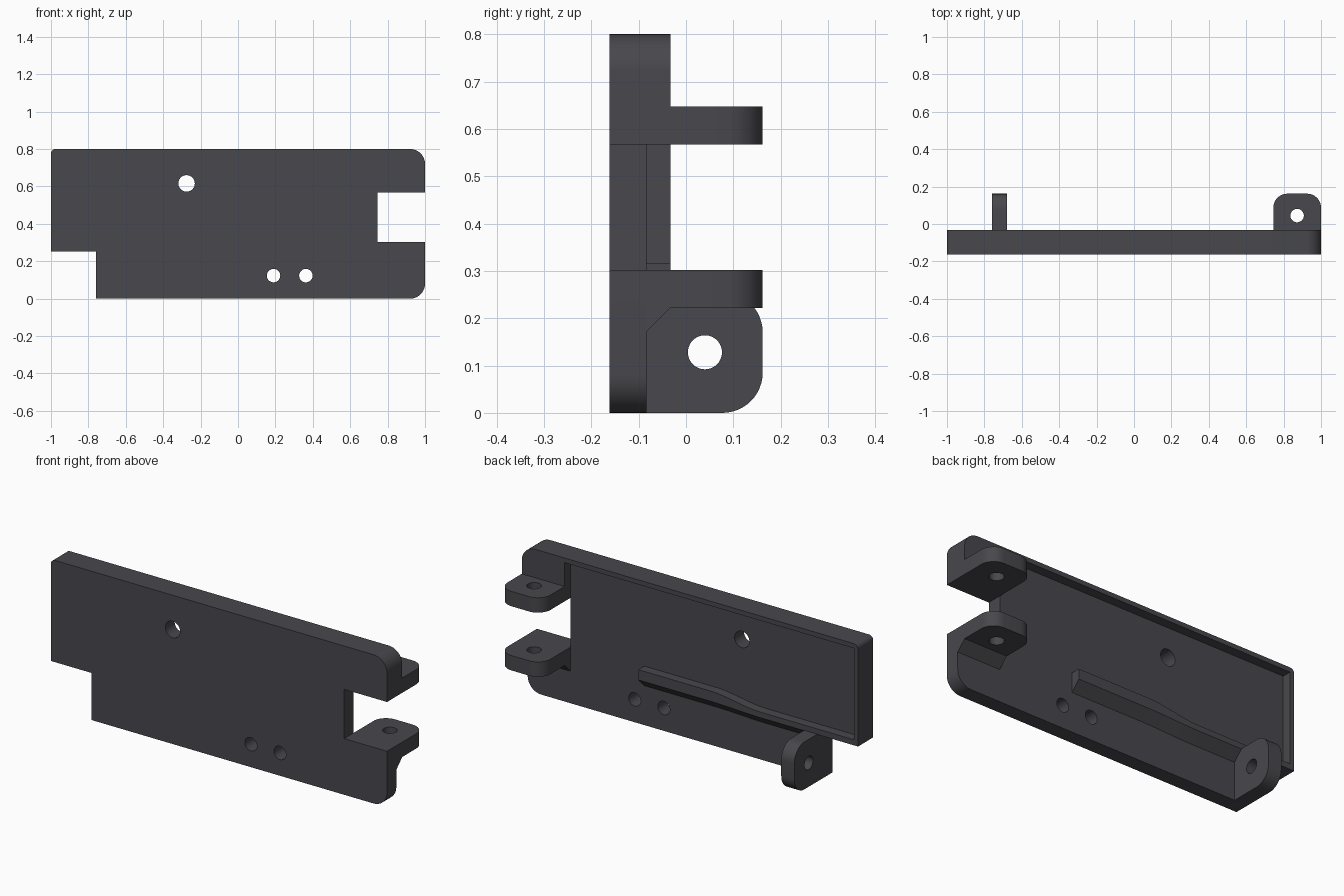
import bpy, bmesh, math

if "Cube" in bpy.data.objects:
    bpy.data.objects.remove(bpy.data.objects["Cube"])

FRONT, FLOOR, RIM, BACK = -0.162, -0.083, -0.033, 0.162   # depth levels along y

mat = bpy.data.materials.new("charcoal grey")
mat.diffuse_color = (0.065, 0.063, 0.073, 1)
mat.use_nodes = True
mat.node_tree.nodes["Principled BSDF"].inputs["Base Color"].default_value = mat.diffuse_color


def finish(name, mesh):
    mesh.materials.clear()
    mesh.materials.append(mat)
    obj = bpy.data.objects.new(name, mesh)
    bpy.context.collection.objects.link(obj)
    bpy.ops.object.select_all(action='DESELECT')
    bpy.context.view_layer.objects.active = obj
    obj.select_set(True)
    bpy.ops.object.shade_smooth_by_angle(angle=math.radians(30))
    return obj


def rounded(corners):
    """Outline from (a, b, radius) corners; radius 0 keeps the corner sharp."""
    pts = []
    for i, (a, b, r) in enumerate(corners):
        if r == 0:
            pts.append((a, b))
            continue
        pa, pb, _ = corners[i - 1]
        na, nb, _ = corners[(i + 1) % len(corners)]
        lp, ln = math.hypot(pa - a, pb - b), math.hypot(na - a, nb - b)
        u = ((pa - a) / lp, (pb - b) / lp)
        v = ((na - a) / ln, (nb - b) / ln)
        for k in range(13):
            t = k / 12 * math.pi / 2
            s, c = r * (1 - math.sin(t)), r * (1 - math.cos(t))
            pts.append((a + u[0] * s + v[0] * c, b + u[1] * s + v[1] * c))
    return pts


def circle(a, b, r, n=40):
    return [(a + r * math.cos(2 * math.pi * k / n), b + r * math.sin(2 * math.pi * k / n))
            for k in range(n)]


def prism(name, axis, lo, hi, outline, holes=()):
    """Extrude a filled outline with holes along the x, y or z axis."""
    cu = bpy.data.curves.new(name, 'CURVE')
    cu.dimensions, cu.fill_mode, cu.extrude = '2D', 'BOTH', (hi - lo) / 2
    for loop in [rounded(outline)] + [circle(*h) for h in holes]:
        sp = cu.splines.new('POLY')
        sp.points.add(len(loop) - 1)
        for p, (a, b) in zip(sp.points, loop):
            p.co = (a, b, 0, 1)
        sp.use_cyclic_u = True
    tmp = bpy.data.objects.new(name + "_curve", cu)
    bpy.context.collection.objects.link(tmp)
    bpy.context.view_layer.update()
    mesh = bpy.data.meshes.new_from_object(tmp.evaluated_get(bpy.context.evaluated_depsgraph_get()))
    bpy.data.objects.remove(tmp)
    bm = bmesh.new()
    bm.from_mesh(mesh)
    bmesh.ops.remove_doubles(bm, verts=bm.verts, dist=1e-5)
    for v in bm.verts:
        a, b, c = v.co
        c += (lo + hi) / 2
        v.co = {'x': (c, a, b), 'y': (a, c, b), 'z': (a, b, c)}[axis]
    bmesh.ops.recalc_face_normals(bm, faces=bm.faces)
    bm.to_mesh(mesh)
    bm.free()
    return finish(name, mesh)


# Base plate with the hinge notch, lower left step and three screw holes
prism("base_plate", 'y', FRONT, FLOOR,
      [(-0.758, 0, 0), (1, 0, 0.08), (1, 0.302, 0), (0.745, 0.302, 0), (0.745, 0.567, 0),
       (1, 0.567, 0), (1, 0.8, 0.08), (-1, 0.8, 0.025), (-1, 0.253, 0), (-0.758, 0.253, 0)],
      [(-0.275, 0.616, 0.044), (0.19, 0.123, 0.036), (0.363, 0.123, 0.036)])

# Thin raised rim along the top, left and step, with a solid pad above the hinge
prism("raised_rim", 'y', FLOOR, RIM,
      [(0.745, 0.567, 0), (1, 0.567, 0), (1, 0.8, 0.08), (-1, 0.8, 0.025), (-1, 0.253, 0),
       (-0.72, 0.253, 0), (-0.72, 0.283, 0), (-0.975, 0.283, 0), (-0.975, 0.775, 0),
       (0.745, 0.775, 0)])

# Two hinge ears with vertical pin holes
for name, z0, z1, y0 in (("upper_hinge_ear", 0.567, 0.647, RIM),
                         ("lower_hinge_ear", 0.222, 0.302, FLOOR)):
    prism(name, 'z', z0, z1,
          [(0.745, y0, 0), (1, y0, 0), (1, BACK, 0.075), (0.745, BACK, 0.075)],
          [(0.872, 0.045, 0.036)])

# Sloped support under the lower ear
prism("ear_support", 'x', 0.745, 1, [(FLOOR, 0.172, 0), (RIM, 0.222, 0), (FLOOR, 0.222, 0)])

# Side lug with a horizontal pin hole
prism("side_lug", 'x', -0.758, -0.68,
      [(FLOOR, 0, 0), (BACK, 0, 0.085), (BACK, 0.255, 0.085), (FLOOR, 0.255, 0)],
      [(0.04, 0.128, 0.036)])

# Retaining rail with a gentle S-bend and a sloped underside
bm = bmesh.new()
rings = []
for x in [0.307] + [-0.12 - 0.3 * k / 12 for k in range(13)] + [-0.72]:
    t = min(max((-0.12 - x) / 0.3, 0), 1)
    s = t * t * (3 - 2 * t)
    top, low = 0.317 - 0.034 * s, 0.262 - 0.009 * s
    rings.append([bm.verts.new((x, y, z)) for y, z in
                  ((FLOOR, top), (RIM, top), (RIM, low), (FLOOR, low - 0.05))])
for r, q in zip(rings, rings[1:]):
    for i in range(4):
        j = (i + 1) % 4
        bm.faces.new((r[i], r[j], q[j], q[i]))
bm.faces.new(rings[0])
bm.faces.new(rings[-1])
bmesh.ops.recalc_face_normals(bm, faces=bm.faces)
rail = bpy.data.meshes.new("retaining_rail")
bm.to_mesh(rail)
bm.free()
finish("retaining_rail", rail)
